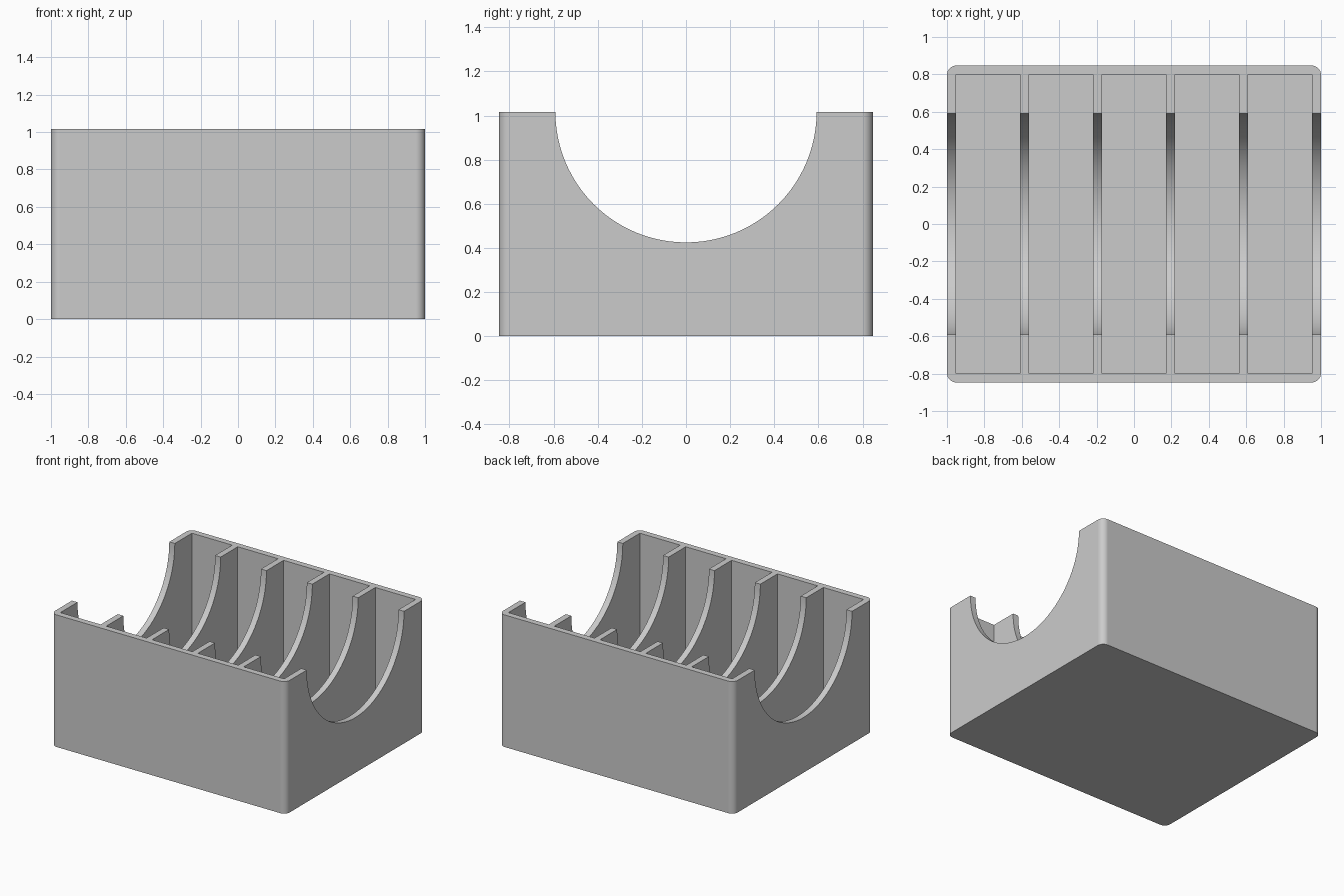
import bpy
import math

if "Cube" in bpy.data.objects:
    bpy.data.objects.remove(bpy.data.objects["Cube"], do_unlink=True)

HALF_X, HALF_Y, HEIGHT = 1.0, 0.847, 1.017
WALL, FLOOR, POCKETS = 0.047, 0.05, 5
CRADLE_RADIUS, CORNER_RADIUS = 0.592, 0.05

grey = bpy.data.materials.new("light grey plastic")
grey.use_nodes = True
colour = (0.6, 0.6, 0.6, 1)
grey.diffuse_color = colour
grey.node_tree.nodes["Principled BSDF"].inputs["Base Color"].default_value = colour


def box(name, low, high):
    """Axis-aligned box between two corners."""
    centre = [(a + b) / 2 for a, b in zip(low, high)]
    bpy.ops.mesh.primitive_cube_add(size=1, location=centre)
    obj = bpy.context.object
    obj.name = name
    obj.scale = [b - a for a, b in zip(low, high)]
    bpy.ops.object.transform_apply(location=True, rotation=False, scale=True)
    obj.data.materials.append(grey)
    return obj


def apply_modifier(obj, modifier):
    bpy.context.view_layer.objects.active = obj
    bpy.ops.object.modifier_apply(modifier=modifier.name)


def cut(target, cutter):
    cutter.hide_render = True
    mod = target.modifiers.new("cut", "BOOLEAN")
    mod.operation = "DIFFERENCE"
    mod.solver = "EXACT"
    mod.object = cutter
    apply_modifier(target, mod)
    bpy.data.objects.remove(cutter, do_unlink=True)


# Outer block with rounded upright corners
holder = box("divided_holder", (-HALF_X, -HALF_Y, 0), (HALF_X, HALF_Y, HEIGHT))
weights = holder.data.attributes.new("bevel_weight_edge", "FLOAT", "EDGE")
for edge in holder.data.edges:
    a, b = (holder.data.vertices[i].co for i in edge.vertices)
    weights.data[edge.index].value = float(abs(a.z - b.z) > HEIGHT / 2)
bevel = holder.modifiers.new("corners", "BEVEL")
bevel.limit_method = "WEIGHT"
bevel.width = CORNER_RADIUS
bevel.segments = 8
apply_modifier(holder, bevel)

# Row of open pockets, leaving thin dividers
pitch = (2 * HALF_X - WALL) / POCKETS
for i in range(POCKETS):
    left = -HALF_X + WALL + i * pitch
    cut(holder, box("pocket_cutter",
                    (left, -HALF_Y + WALL, FLOOR),
                    (left + pitch - WALL, HALF_Y - WALL, HEIGHT + 0.2)))

# Half-round cradle through end walls and dividers
bpy.ops.mesh.primitive_cylinder_add(vertices=96, radius=CRADLE_RADIUS, depth=3,
                                    location=(0, 0, HEIGHT),
                                    rotation=(0, math.pi / 2, 0))
cradle = bpy.context.object
cradle.name = "cradle_cutter"
cradle.data.materials.append(grey)
cut(holder, cradle)

# Smooth curves, crisp edges
bpy.ops.object.select_all(action="DESELECT")
holder.select_set(True)
bpy.context.view_layer.objects.active = holder
bpy.ops.object.shade_smooth_by_angle(angle=math.radians(30))
normals = holder.modifiers.new("flat_walls", "WEIGHTED_NORMAL")
normals.keep_sharp = True
